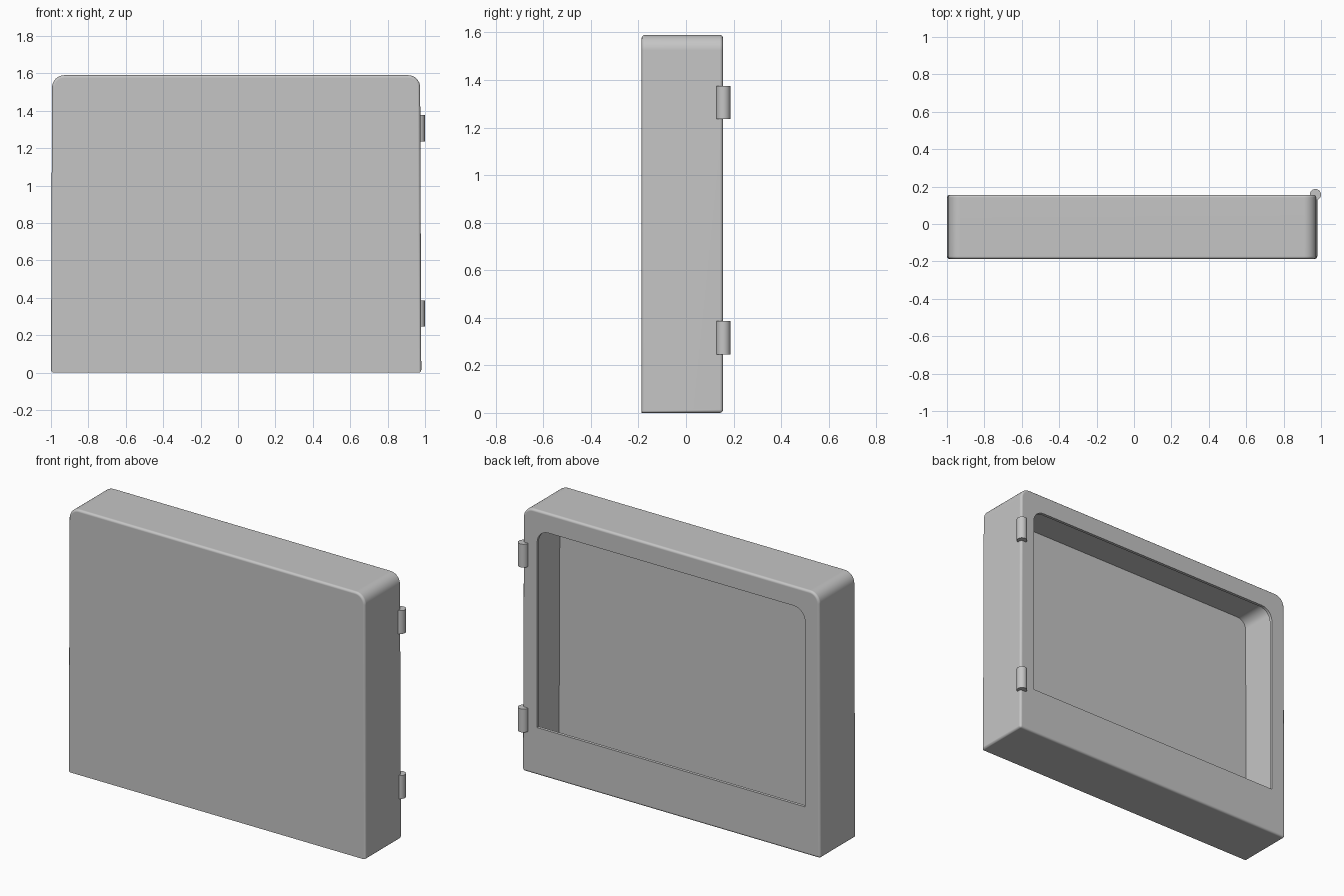
import bpy, bmesh
from math import pi, sin, cos, radians

cube = bpy.data.objects.get("Cube")
if cube:
    bpy.data.objects.remove(cube, do_unlink=True)

grey = bpy.data.materials.new("plain_grey")
grey.use_nodes = True
GREY = (0.56, 0.56, 0.56, 1)
grey.diffuse_color = GREY
grey.node_tree.nodes["Principled BSDF"].inputs["Base Color"].default_value = GREY


def outline(x0, x1, z0, z1, r, draft=0.0):
    """Rectangle in x and z with rounded top corners and slightly leaning sides."""
    pts = [(x0, z0), (x1, z0)]
    for cx, start in ((x1 - draft - r, 0), (x0 + draft + r, pi / 2)):
        for i in range(9):
            a = start + i * pi / 16
            pts.append((cx + r * cos(a), z1 - r + r * sin(a)))
    return pts


def slab(name, pts, y0, y1, fillet=0.0):
    """Extrude an outline from y0 to y1 and round its outer edges."""
    bm = bmesh.new()
    face = bm.faces.new([bm.verts.new((x, y0, z)) for x, z in pts])
    new = bmesh.ops.extrude_face_region(bm, geom=[face])["geom"]
    moved = [v for v in new if isinstance(v, bmesh.types.BMVert)]
    bmesh.ops.translate(bm, vec=(0, y1 - y0, 0), verts=moved)
    bmesh.ops.recalc_face_normals(bm, faces=bm.faces)
    if fillet:
        # the lower front edge stays crisp
        edges = [e for e in bm.edges if e.calc_face_angle(0) > radians(40)
                 and not all(v.co.y < y0 + 0.001 and v.co.z < 0.001 for v in e.verts)]
        bmesh.ops.bevel(bm, geom=edges, offset=fillet, segments=3,
                        profile=0.5, affect='EDGES', clamp_overlap=True)
    mesh = bpy.data.meshes.new(name)
    bm.to_mesh(mesh)
    bm.free()
    obj = bpy.data.objects.new(name, mesh)
    bpy.context.collection.objects.link(obj)
    mesh.materials.append(grey)
    return obj


def smooth(obj):
    """Smooth shading that leaves the large faces flat."""
    bpy.ops.object.select_all(action='DESELECT')
    obj.select_set(True)
    bpy.context.view_layer.objects.active = obj
    bpy.ops.object.shade_smooth_by_angle(angle=radians(35))
    weighted = obj.modifiers.new("flat_faces", 'WEIGHTED_NORMAL')
    weighted.keep_sharp = True


# Outer case, hollowed to a thin shell with a window in the back
LEFT, RIGHT, TOP, FRONT, BACK, WALL = 0.98, -1, 1.59, -0.187, 0.156, 0.018
case = slab("case", outline(RIGHT, LEFT, 0, TOP, 0.065, 0.006), FRONT, BACK, 0.014)
cavity = slab("cavity_cutter",
              outline(RIGHT + WALL, LEFT - WALL, WALL, TOP - WALL, 0.06, 0.006),
              FRONT + WALL, BACK - WALL)
window = slab("window_cutter", outline(-0.9, 0.88, 0.285, 1.473, 0.075),
              0, BACK + 0.1)
for cutter in (cavity, window):
    cut = case.modifiers.new(cutter.name, 'BOOLEAN')
    cut.operation = 'DIFFERENCE'
    cut.solver = 'EXACT'
    cut.object = cutter
    bpy.context.view_layer.objects.active = case
    bpy.ops.object.modifier_apply(modifier=cut.name)
    bpy.data.objects.remove(cutter, do_unlink=True)
smooth(case)

# Hinge barrels on the left rear edge
for name, z in (("lower_hinge", 0.316), ("upper_hinge", 1.306)):
    bpy.ops.mesh.primitive_cylinder_add(vertices=32, radius=0.03, depth=0.14,
                                        location=(0.97, 0.157, z))
    hinge = bpy.context.object
    hinge.name = name
    hinge.data.materials.append(grey)
    smooth(hinge)
